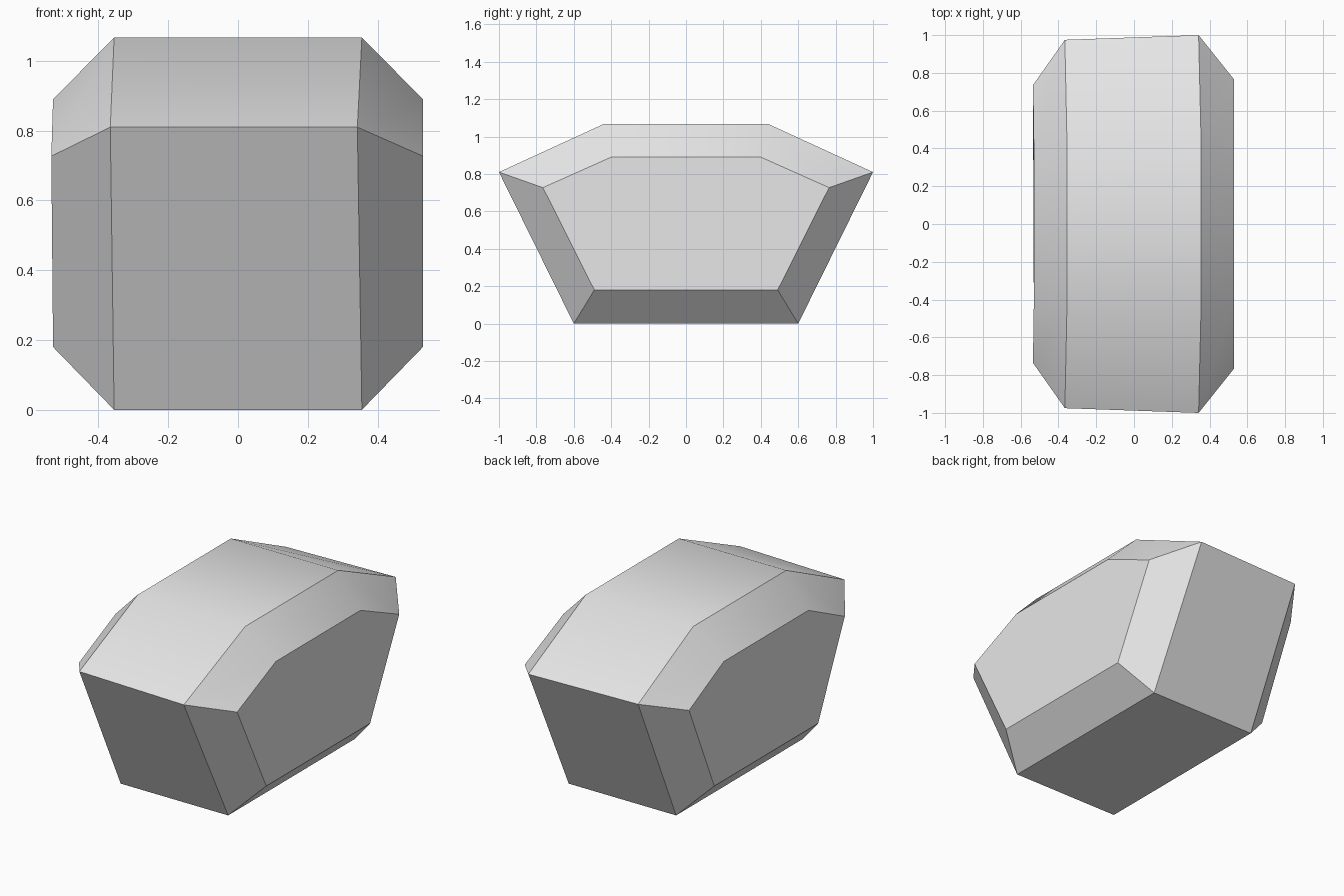
import bpy, bmesh, math

cube = bpy.data.objects.get("Cube")
if cube:
    bpy.data.objects.remove(cube, do_unlink=True)

# Plain grey stone colour
grey = bpy.data.materials.new("light_grey")
grey.use_nodes = True
colour = (0.8, 0.8, 0.8, 1)
grey.diffuse_color = colour
grey.node_tree.nodes["Principled BSDF"].inputs["Base Color"].default_value = colour

# Half outlines (x, y, z) at base, widest point and top, from left cap to right cap
sections = [
    [(0.53, 0.49, 0.18), (0.53, 0.765, 0.727), (0.53, 0.40, 0.89)],
    [(0.355, 0.60, 0), (0.342, 1.0, 0.81), (0.355, 0.44, 1.067)],
    [(-0.355, 0.60, 0), (-0.366, 0.975, 0.81), (-0.355, 0.44, 1.067)],
    [(-0.53, 0.49, 0.18), (-0.535, 0.735, 0.727), (-0.53, 0.40, 0.89)],
]

# Mirror each half front to back, then bridge the rings and cap the ends
bm = bmesh.new()
rings = []
for half in sections:
    outline = half + [(x, -y, z) for x, y, z in reversed(half)]
    rings.append([bm.verts.new(p) for p in outline])
for a, b in zip(rings, rings[1:]):
    n = len(a)
    for i in range(n):
        j = (i + 1) % n
        bm.faces.new((a[i], a[j], b[j], b[i]))
bm.faces.new(rings[0])
bm.faces.new(rings[-1])
bmesh.ops.recalc_face_normals(bm, faces=bm.faces)

mesh = bpy.data.meshes.new("faceted_block")
bm.to_mesh(mesh)
bm.free()
mesh.materials.append(grey)
block = bpy.data.objects.new("faceted_block", mesh)
bpy.context.collection.objects.link(block)

# Soften only the shallow folds across the top
bpy.ops.object.select_all(action="DESELECT")
block.select_set(True)
bpy.context.view_layer.objects.active = block
bpy.ops.object.shade_smooth_by_angle(angle=math.radians(30))
